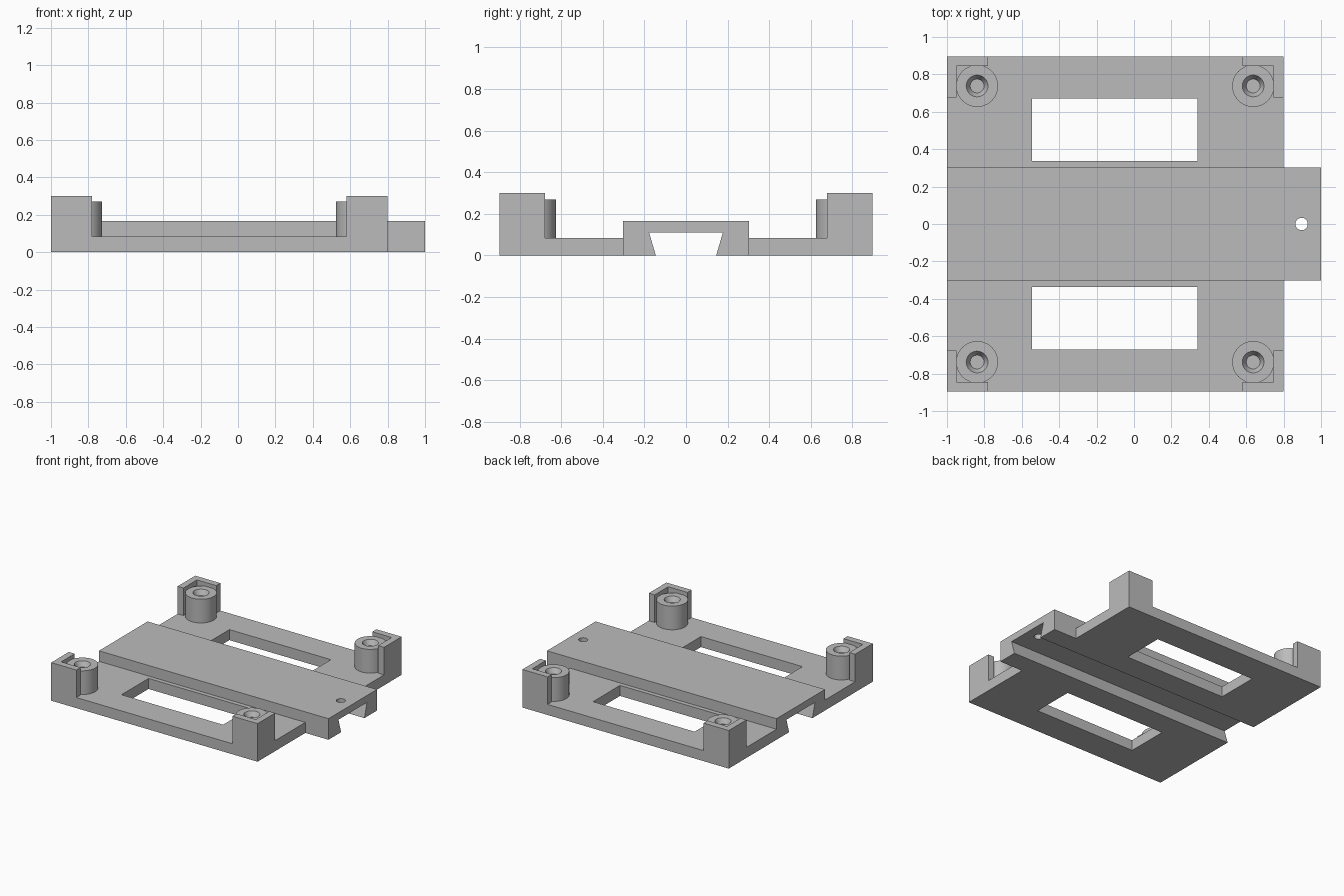
import bpy, bmesh, math
from mathutils import Matrix, Vector

cube = bpy.data.objects.get("Cube")
if cube:
    bpy.data.objects.remove(cube, do_unlink=True)

grey = bpy.data.materials.new("plain grey")
grey.use_nodes = True
grey.diffuse_color = (0.5, 0.5, 0.5, 1)
grey.node_tree.nodes["Principled BSDF"].inputs["Base Color"].default_value = grey.diffuse_color

LEFT, RIGHT, TAIL = -1.0, 0.798, 1.0
DEPTH, RAIL = 0.896, 0.302
PLATE_TOP, RAIL_TOP, WALL_TOP, BOSS_TOP = 0.083, 0.166, 0.30, 0.27


def finish(name, bm):
    bmesh.ops.recalc_face_normals(bm, faces=bm.faces)
    mesh = bpy.data.meshes.new(name)
    bm.to_mesh(mesh)
    bm.free()
    mesh.materials.append(grey)
    obj = bpy.data.objects.new(name, mesh)
    bpy.context.collection.objects.link(obj)
    return obj


def prism(name, points, direction):
    """Extrude a closed outline of 3D points along a direction."""
    bm = bmesh.new()
    face = bm.faces.new([bm.verts.new(p) for p in points])
    new = bmesh.ops.extrude_face_region(bm, geom=[face])["geom"]
    verts = [v for v in new if isinstance(v, bmesh.types.BMVert)]
    bmesh.ops.translate(bm, verts=verts, vec=Vector(direction))
    return finish(name, bm)


def block(name, x0, x1, y0, y1, z0, z1):
    outline = [(x0, y0, z0), (x1, y0, z0), (x1, y1, z0), (x0, y1, z0)]
    return prism(name, outline, (0, 0, z1 - z0))


def activate(obj):
    bpy.ops.object.select_all(action="DESELECT")
    obj.select_set(True)
    bpy.context.view_layer.objects.active = obj


def cut(obj, cutter):
    mod = obj.modifiers.new("cut", "BOOLEAN")
    mod.operation = "DIFFERENCE"
    mod.solver = "EXACT"
    mod.object = cutter
    activate(obj)
    bpy.ops.object.modifier_apply(modifier=mod.name)
    bpy.data.objects.remove(cutter, do_unlink=True)


def smooth(obj):
    activate(obj)
    bpy.ops.object.shade_smooth_by_angle(angle=math.radians(30))


# Centre rail with a dovetail groove underneath
half = [(RAIL, RAIL_TOP), (RAIL, 0), (0.145, 0), (0.178, 0.111)]
section = half + [(-y, z) for y, z in reversed(half)]
rail = prism("centre_rail", [(LEFT, y, z) for y, z in section], (TAIL - LEFT, 0, 0))

# Round hole through the rail's tail
bm = bmesh.new()
bmesh.ops.create_cone(bm, cap_ends=True, segments=32, radius1=0.033, radius2=0.033,
                      depth=0.5, matrix=Matrix.Translation((0.896, 0, 0.15)))
cut(rail, finish("hole_cutter", bm))
smooth(rail)

# Side plates, each with a rectangular window
for side, sy in (("front", -1), ("back", 1)):
    plate = block(side + "_plate", LEFT, RIGHT, sy * RAIL, sy * DEPTH, 0, PLATE_TOP)
    cut(plate, block("window_cutter", -0.545, 0.34, sy * 0.336, sy * 0.671, -0.1, 0.2))


def boss(name, x, y):
    """Round standoff with a tapered blind hole in its top."""
    bm = bmesh.new()
    profile = [(0.112, PLATE_TOP), (0.112, BOSS_TOP), (0.058, BOSS_TOP),
               (0.037, BOSS_TOP - 0.04), (0, BOSS_TOP - 0.04)]
    verts = [bm.verts.new((r, 0, z)) for r, z in profile]
    edges = [bm.edges.new(pair) for pair in zip(verts, verts[1:])]
    bmesh.ops.spin(bm, geom=verts + edges, cent=(0, 0, 0), axis=(0, 0, 1),
                   angle=math.tau, steps=48)
    bmesh.ops.remove_doubles(bm, verts=bm.verts, dist=0.0001)
    bmesh.ops.translate(bm, verts=bm.verts, vec=(x, y, 0))
    obj = finish(name, bm)
    smooth(obj)


# Corner brackets wrapping the standoffs
arm, wall = 0.219, 0.051
bracket = [(0, 0), (arm, 0), (arm, wall), (wall, wall), (wall, arm), (0, arm)]
for end, x, sx in (("right", LEFT, 1), ("left", RIGHT, -1)):
    for side, sy in (("front", -1), ("back", 1)):
        outline = [(x + sx * u, sy * (DEPTH - v), PLATE_TOP) for u, v in bracket]
        prism(f"{side}_{end}_bracket", outline, (0, 0, WALL_TOP - PLATE_TOP))
        boss(f"{side}_{end}_standoff", x + sx * 0.161, sy * 0.738)
